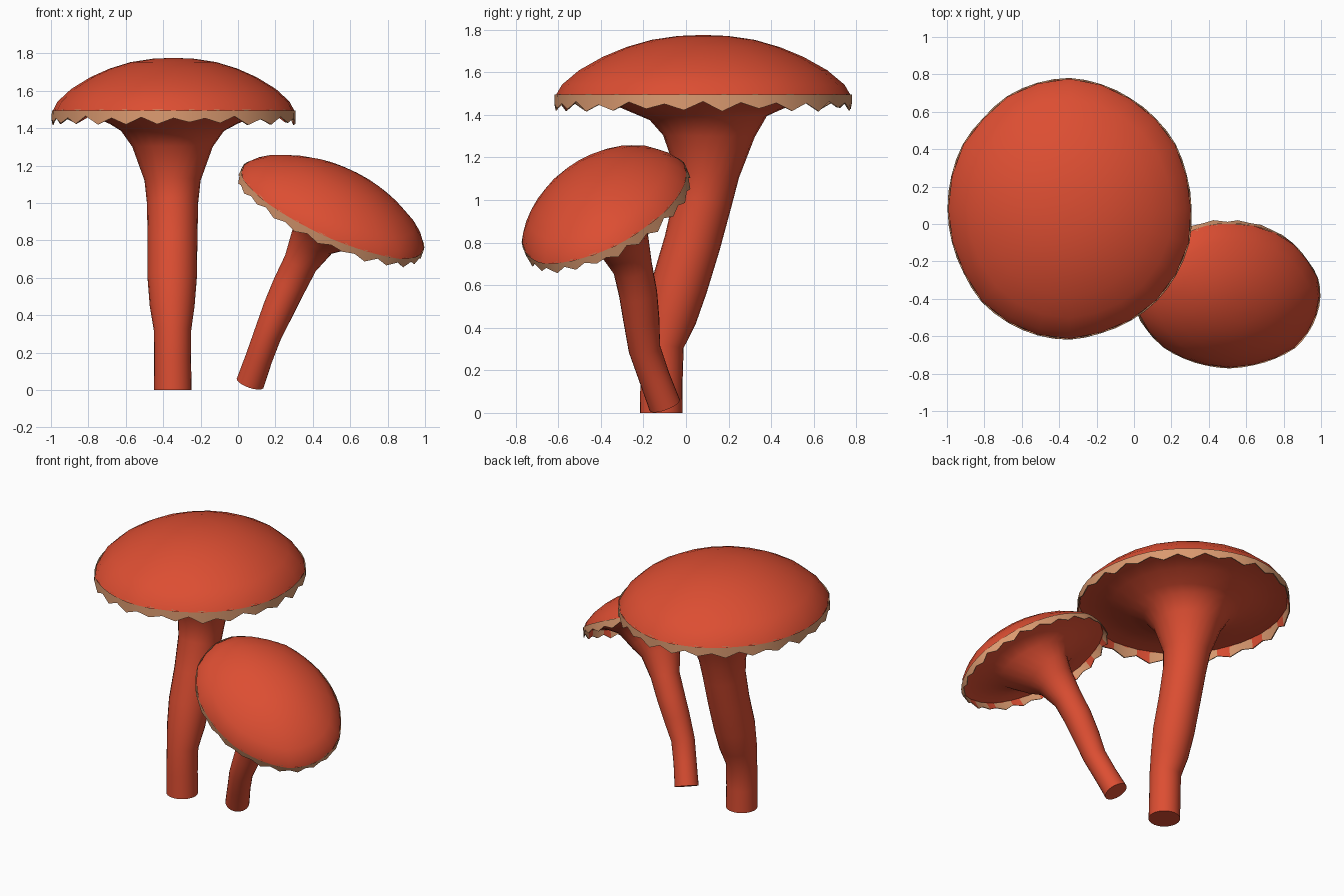
import bpy, bmesh, math, random
from mathutils import Vector

if "Cube" in bpy.data.objects:
    bpy.data.objects.remove(bpy.data.objects["Cube"])

random.seed(4)
N = 24  # sides of caps and stems


def material(name, col):
    m = bpy.data.materials.new(name)
    m.diffuse_color = (*col, 1)
    m.use_nodes = True
    m.node_tree.nodes["Principled BSDF"].inputs["Base Color"].default_value = m.diffuse_color
    return m


RED = material("mushroom red", (0.72, 0.076, 0.032))
TAN = material("fringe tan", (0.70, 0.32, 0.16))


def loft(name, rings, close_start=False, close_end=False, rule=None):
    """Skin closed rings into one smooth object; rule(ring, side) picks the colour."""
    bm = bmesh.new()
    vr = [[bm.verts.new(p) for p in r] for r in rings]
    n = len(vr[0])
    for k in range(len(vr) - 1):
        for i in range(n):
            j = (i + 1) % n
            f = bm.faces.new((vr[k][i], vr[k][j], vr[k + 1][j], vr[k + 1][i]))
            f.material_index = rule(k, i) if rule else 0
    if close_start:
        bm.faces.new(vr[0][::-1])
    if close_end:
        bm.faces.new(vr[-1])
    bmesh.ops.recalc_face_normals(bm, faces=bm.faces)
    me = bpy.data.meshes.new(name)
    bm.to_mesh(me)
    bm.free()
    ob = bpy.data.objects.new(name, me)
    bpy.context.collection.objects.link(ob)
    me.materials.append(RED)
    me.materials.append(TAN)
    bpy.ops.object.select_all(action='DESELECT')
    ob.select_set(True)
    bpy.context.view_layer.objects.active = ob
    bpy.ops.object.shade_smooth_by_angle(angle=math.radians(50))
    return ob


def stem_rings(path):
    """Circles square to a path of (x, y, z, radius)."""
    pts = [Vector(p[:3]) for p in path]
    rings = []
    for k, p in enumerate(path):
        t = (pts[min(k + 1, len(pts) - 1)] - pts[max(k - 1, 0)]).normalized()
        if p[2] == 0:
            t = Vector((0, 0, 1))
        u = Vector((1, 0, 0))
        u = (u - t * u.dot(t)).normalized()
        v = t.cross(u)
        rings.append([pts[k] + p[3] * (u * math.cos(a) + v * math.sin(a))
                      for a in (2 * math.pi * i / N for i in range(N))])
    return rings


def mushroom(name, path, centre, rx, ry, slope, size):
    a, b = slope
    c = Vector(centre)
    nrm = Vector((-a, -b, 1)).normalized()
    wob = [random.uniform(0.985, 1.012) for _ in range(N)]

    def point(i, s, h, steps=N):
        # point on the tilted cap: share of the rim radius, height over the rim plane
        t = 2 * math.pi * i / steps
        k = i * N / steps
        lo = int(k) % N
        w = wob[lo] + (wob[(lo + 1) % N] - wob[lo]) * (k - int(k))
        s *= 1 + (w - 1) * s * s
        x, y = rx * math.cos(t) * s, ry * math.sin(t) * s
        return c + Vector((x, y, a * x + b * y)) + nrm * h * size

    def ring(s, h):
        return [point(i, s, h) for i in range(N)]

    # stem flaring into the underside of the cap
    under = [(0.52, -0.065), (0.69, -0.015), (0.86, 0.015), (0.985, 0.012)]
    loft(name + "_stem", stem_rings(path) + [ring(*u) for u in under], close_start=True)

    # domed cap
    dome = [(1.0, 0), (0.955, 0.055), (0.84, 0.123), (0.68, 0.186), (0.52, 0.232),
            (0.35, 0.266), (0.17, 0.284), (0.03, 0.288)]
    loft(name + "_cap", [ring(*d) for d in dome], close_end=True)

    # ragged fringe: tan outside, striped inside
    M = N * 2
    drop = [random.uniform(-0.072, -0.05) if i % 2 else random.uniform(-0.04, -0.022)
            for i in range(M)]

    def strip(s, lift, hem):
        return [point(i, s, drop[i] if hem else lift, M) for i in range(M)]
    loft(name + "_fringe",
         [strip(1.003, 0.008, False), strip(1.006, 0, True),
          strip(0.996, 0, True), strip(0.985, 0.012, False)],
         rule=lambda k, i: 0 if k == 2 and i % 3 == 0 else 1)


# tall upright mushroom
mushroom("tall_mushroom",
         [(-0.348, -0.117, 0, 0.1), (-0.35, -0.115, 0.15, 0.099),
          (-0.35, -0.11, 0.32, 0.1), (-0.352, -0.07, 0.45, 0.12),
          (-0.352, -0.03, 0.6, 0.132), (-0.35, 0.03, 0.8, 0.133),
          (-0.35, 0.08, 1.0, 0.137), (-0.35, 0.1, 1.12, 0.15),
          (-0.35, 0.108, 1.3, 0.215), (-0.35, 0.105, 1.385, 0.275)],
         (-0.345, 0.08, 1.487), 0.655, 0.69, (0, 0), 1.0)

# small leaning mushroom
mushroom("small_mushroom",
         [(0.065, -0.10, 0.037, 0.076), (0.112, -0.15, 0.17, 0.073),
          (0.16, -0.195, 0.3, 0.075), (0.22, -0.21, 0.44, 0.085),
          (0.275, -0.225, 0.56, 0.09), (0.335, -0.25, 0.68, 0.093),
          (0.40, -0.295, 0.80, 0.125), (0.44, -0.325, 0.855, 0.17)],
         (0.508, -0.385, 0.96), 0.49, 0.385, (-0.42, 0.42), 0.74)
